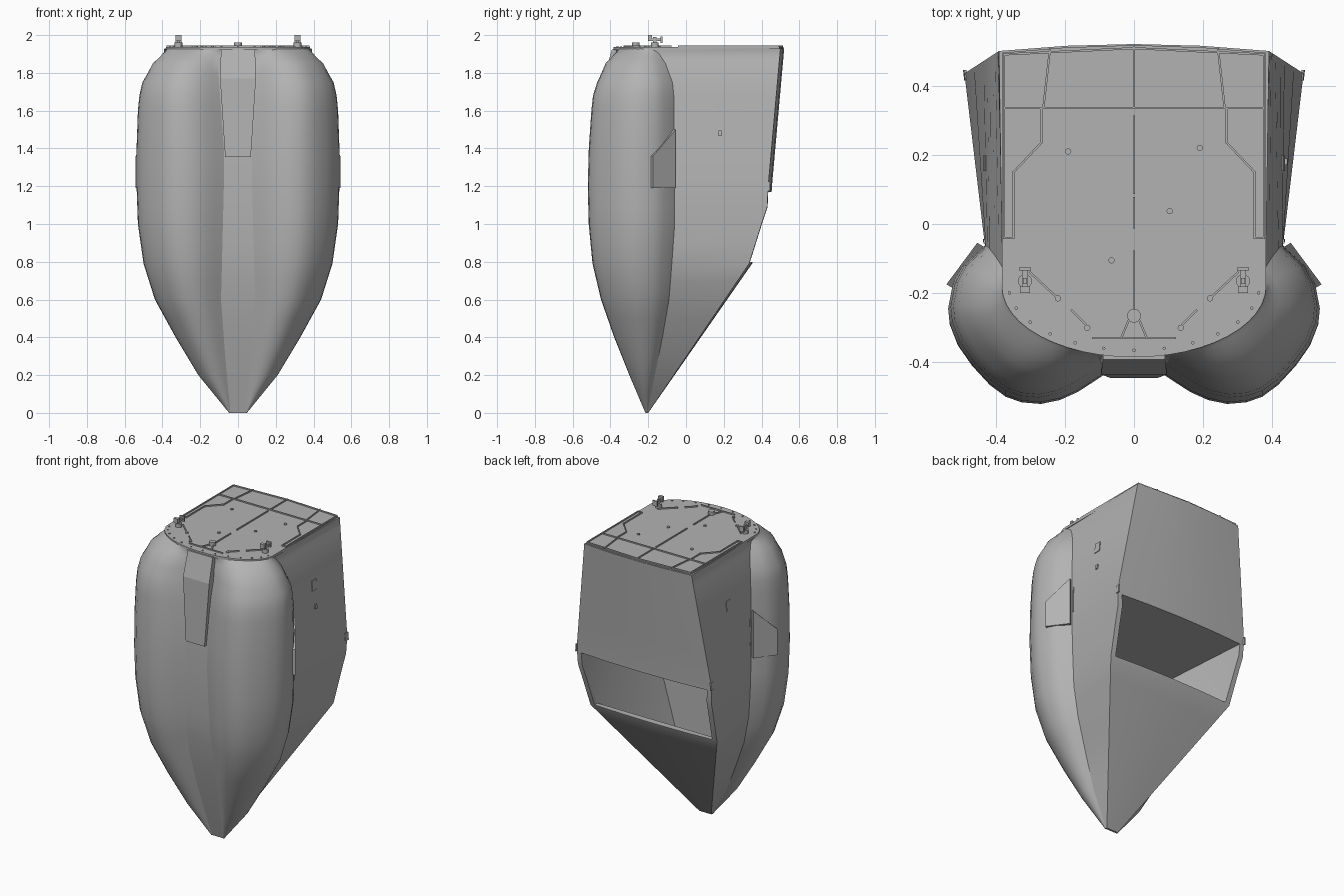
import bpy, bmesh, math
from mathutils import Vector

if "Cube" in bpy.data.objects:
    bpy.data.objects.remove(bpy.data.objects["Cube"])

grey = bpy.data.materials.new("plain grey")
grey.diffuse_color = (0.45, 0.45, 0.45, 1)
grey.use_nodes = True
grey.node_tree.nodes["Principled BSDF"].inputs["Base Color"].default_value = grey.diffuse_color


def make(name, verts, faces, smooth=None):
    me = bpy.data.meshes.new(name)
    me.from_pydata(verts, [], faces)
    bm = bmesh.new()
    bm.from_mesh(me)
    bmesh.ops.recalc_face_normals(bm, faces=bm.faces)
    bm.to_mesh(me)
    bm.free()
    ob = bpy.data.objects.new(name, me)
    bpy.context.collection.objects.link(ob)
    me.materials.append(grey)
    if smooth:
        shade(ob, smooth)
    return ob


def shade(ob, angle):
    bpy.ops.object.select_all(action='DESELECT')
    ob.select_set(True)
    bpy.context.view_layer.objects.active = ob
    bpy.ops.object.shade_smooth_by_angle(angle=math.radians(angle))


def loft(name, rings, smooth=None):
    n = len(rings[0])
    verts = [p for r in rings for p in r]
    faces = [(k * n + i, k * n + (i + 1) % n, (k + 1) * n + (i + 1) % n, (k + 1) * n + i)
             for k in range(len(rings) - 1) for i in range(n)]
    faces += [tuple(range(n))[::-1], tuple(range(len(verts) - n, len(verts)))]
    return make(name, verts, faces, smooth)


def slab(name, pts, z0, z1):
    return loft(name, [[(x, y, z) for x, y in pts] for z in (z0, z1)])


def strip(name, a, b, w=0.006, z0=1.93, z1=1.944):
    a, b = Vector(a), Vector(b)
    d = (b - a).normalized() * w / 2
    n = Vector((-d.y, d.x))
    return slab(name, [a - d + n, a - d - n, b + d - n, b + d + n], z0, z1)


def box(name, c, s):
    x, y, z = c
    return slab(name, [(x + i * s[0] / 2, y + j * s[1] / 2) for i, j in ((-1, -1), (1, -1), (1, 1), (-1, 1))],
                z - s[2] / 2, z + s[2] / 2)


def disc(name, c, r, h, n=16):
    return slab(name, [(c[0] + r * math.cos(2 * math.pi * i / n), c[1] + r * math.sin(2 * math.pi * i / n))
                       for i in range(n)], c[2], c[2] + h)


def curve(*pts):
    def f(z):
        for (a, p), (b, q) in zip(pts, pts[1:]):
            if z <= b:
                return p + (q - p) * max(0, z - a) / (b - a)
        return pts[-1][1]
    return f


# hull outline measured along the height
wide = curve((0, .047), (.2, .21), (.4, .33), (.6, .44), (.79, .5), (1, .53), (1.2, .537), (1.4, .537),
             (1.6, .53), (1.75, .515), (1.85, .48), (1.93, .42))
front = curve((0, -.215), (.2, -.3), (.4, -.38), (.6, -.45), (.79, -.495), (1, -.515), (1.2, -.52),
              (1.5, -.512), (1.7, -.49), (1.85, -.455), (1.93, -.41))
lobe_back = curve((0, -.205), (.2, -.165), (.4, -.125), (.6, -.09), (.79, -.075), (1, -.06), (1.75, -.065), (1.93, -.1))
groove = curve((0, .04), (.3, .068), (.6, .09), (.79, .085), (1.2, .075), (1.4, .075), (1.75, .1), (1.93, .11))
back_x = curve((0, .043), (.79, .46), (1.09, .485), (1.2, .49), (1.93, .39))
back_y = curve((0, -.2), (.79, .35), (1.09, .45), (1.2, .455), (1.93, .52))
blend = curve((1.72, 0), (1.85, .25), (1.9, .55), (1.93, 1))
lobe = [(0, .2), (.09, .14), (.19, .075), (.3, .025), (.42, 0), (.54, .01), (.64, .045), (.74, .12), (.85, .24),
        (.94, .37), (.99, .5), (1, .6), (.97, .76), (.91, .87), (.77, 1)]


def section(z):
    g, w, f, b, t = groove(z), wide(z), front(z), lobe_back(z), blend(z)
    half = []
    for i, (u, v) in enumerate(lobe):
        a = math.radians(16 + 74 * i / (len(lobe) - 1))
        p = Vector((g + u * (w - g), f + v * (b - f)))
        q = Vector((.38 * math.sin(a), -.18 - .2 * math.cos(a)))
        p = p.lerp(q, t)
        half.append((p.x, p.y, z))
    bx, by = back_x(z), back_y(z)
    half += [(bx, by - .02 * min(1, z), z), (bx / 2, by - .005 * min(1, z), z)]
    return half + [(0, by, z)] + [(-x, y, z) for x, y, z in half[::-1]]


# main hull with twin front lobes
levels = [0, .1, .2, .3, .4, .5, .6, .7, .79, .9, 1, 1.09, 1.2, 1.4, 1.6, 1.68, 1.75, 1.8, 1.85, 1.88, 1.9, 1.918, 1.93]
hull = loft("hull", [section(z) for z in levels])

# rear hollow
prof = [(.6, 1.17, .47), (-.2, 1.17, .41), (-.2, .3, .16), (.31, .8, .425), (.6, .8, .45)]
cutter = loft("rear_hollow_cutter", [[(s * x, y, z) for y, z, x in prof] for s in (-1, 1)])
bm = bmesh.new()
bm.from_mesh(cutter.data)
bmesh.ops.triangulate(bm, faces=bm.faces)
bm.to_mesh(cutter.data)
bm.free()
cutter.hide_render = True
mod = hull.modifiers.new("hollow", 'BOOLEAN')
mod.object, mod.operation, mod.solver = cutter, 'DIFFERENCE', 'EXACT'
bpy.ops.object.select_all(action='DESELECT')
hull.select_set(True)
bpy.context.view_layer.objects.active = hull
bpy.ops.object.modifier_apply(modifier="hollow")
bpy.data.objects.remove(cutter)
shade(hull, 26)

# raised tapering panel between the lobes
loft("front_panel", [[(-w, y, z), (w, y, z), (w, -.34, z), (-w, -.34, z)]
                     for z, w, y in ((1.355, .068, -.445), (1.77, .095, -.435), (1.925, .09, -.392))])

# deck plate
arc = [(.382 * math.sin(a), -.18 - .205 * math.cos(a)) for a in [math.radians(-90 + 7.5 * i) for i in range(25)]]
slab("deck", arc + [(.382, .33), (.38, .495), (.2, .51), (0, .517), (-.2, .51), (-.38, .495), (-.382, .33)], 1.92, 1.936)

# rear deck frame and centre slots
strip("frame_front", (-.375, .335), (.375, .335))
strip("frame_middle", (0, .335), (0, .51))
for a, b in ((-.31, -.08 - .17 + .56), (-.25, -.08), (-.01, .075), (.09, .31)):
    if a > -.3:
        strip("centre_slot", (0, a), (0, b))
strip("hub_line", (-.12, -.33), (.12, -.33), .004)
disc("hub", (0, -.265, 1.93), .02, .03)

for s in (-1, 1):
    # deck strips
    strip("frame_bar", (s * .262, .335), (s * .243, .505))
    strip("frame_rear", (0, .508), (s * .375, .49))
    path = [(.268, .33), (.268, .235), (.348, .15), (.348, -.04), (.376, -.04), (.376, .49)]
    for a, b in zip(path, path[1:]):
        strip("side_trim", (s * a[0], a[1]), (s * b[0], b[1]))
    strip("diagonal_bar", (s * .3, -.14), (s * .225, -.21))
    strip("diagonal_bar", (s * .18, -.25), (s * .14, -.29))
    strip("hub_leg", (s * .012, -.27), (s * .035, -.325))
    # deck lamps
    disc("lamp_base", (s * .315, -.165, 1.93), .02, .03)
    box("lamp_post", (s * .315, -.165, 1.965), (.012, .018, .05))
    box("lamp_head", (s * .315, -.19, 1.985), (.03, .02, .03))
    box("lamp_arm", (s * .315, -.155, 1.975), (.016, .06, .014))
    box("lamp_back", (s * .315, -.13, 1.975), (.034, .01, .034))
    # cheek fairing on the side of the lobe
    low = [(1.19, 1.36), (1.19, 1.5)]
    a, b = (.536, -.178), (.447, -.058)
    ring = [(a, 1.19), (a, 1.36), (b, 1.5), (b, 1.19)]
    loft("cheek_fairing", [[(s * (p[0] + o), p[1] + o * .6, z) for p, z in ring] for o in (-.06, .006)])

    # side hatches laid on the sloping wall
    def wall(y, z):
        x0 = groove(z) + .77 * (wide(z) - groove(z))
        t = (y - lobe_back(z)) / (back_y(z) - .02 - lobe_back(z))
        return x0 + t * (back_x(z) - x0)
    for name, y, z, w, h in (("side_hatch", .175, 1.62, .045, .065), ("side_button", .18, 1.48, .018, .028),
                             ("side_vent", -.05, 1.36, .012, .17), ("rear_clip", .43, 1.2, .03, .05)):
        rim = [(y + i * w / 2, z + j * h / 2) for i, j in ((-1, -1), (1, -1), (1, 1), (-1, 1))]
        loft(name, [[(s * (wall(p, q) + o), p, q) for p, q in rim] for o in (-.004, .004)])

# deck knobs and rim bolts
for x, y in ((-.19, .21), (.19, .22), (.103, .037), (-.065, -.105), (-.22, -.215), (.22, -.215), (-.135, -.3), (.135, -.3)):
    disc("deck_knob", (x, y, 1.93), .009, .014, 10)
for i in range(13):
    a = math.radians(-84 + 14 * i)
    disc("rim_bolt", (.362 * math.sin(a), -.18 - .185 * math.cos(a), 1.93), .005, .011, 8)
